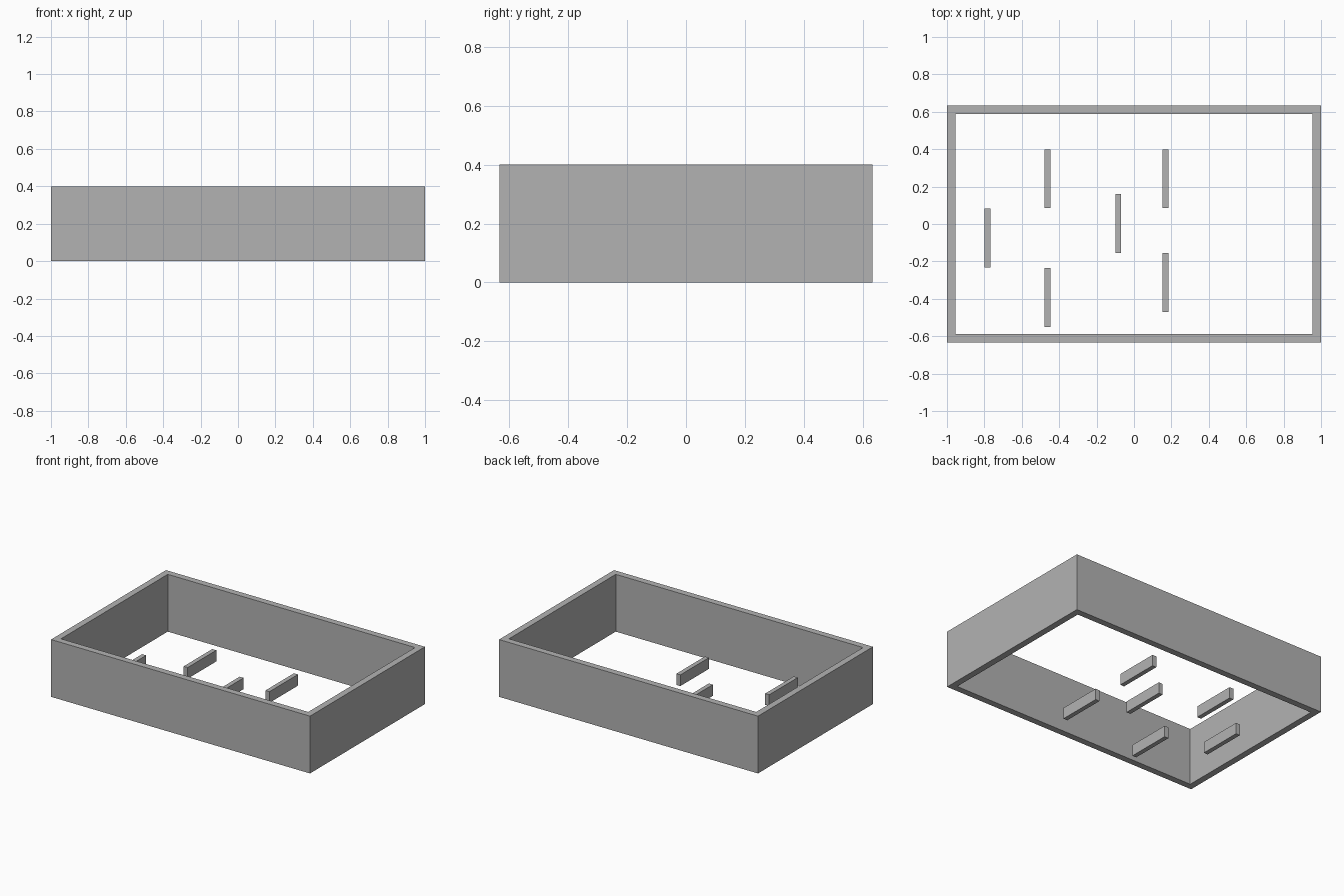
import bpy
import bmesh

cube = bpy.data.objects.get("Cube")
if cube:
    bpy.data.objects.remove(cube, do_unlink=True)

# Single flat grey
grey = bpy.data.materials.new("plain_grey")
grey.use_nodes = True
colour = (0.45, 0.45, 0.45, 1)
grey.diffuse_color = colour
grey.node_tree.nodes["Principled BSDF"].inputs["Base Color"].default_value = colour

HALF_X, HALF_Y, HEIGHT, WALL = 1.0, 0.634, 0.4, 0.045
BAR_THICK, BAR_LENGTH, BAR_HEIGHT = 0.031, 0.315, 0.078


def finish(name, bm):
    bmesh.ops.recalc_face_normals(bm, faces=bm.faces)
    mesh = bpy.data.meshes.new(name)
    bm.to_mesh(mesh)
    bm.free()
    mesh.materials.append(grey)
    obj = bpy.data.objects.new(name, mesh)
    bpy.context.collection.objects.link(obj)
    return obj


# Open rectangular wall frame: outer and inner loops bridged, then raised
def wall_frame():
    bm = bmesh.new()
    loops = []
    for inset in (0, WALL):
        x, y = HALF_X - inset, HALF_Y - inset
        loops.append([bm.verts.new((sx * x, sy * y, 0))
                      for sx, sy in ((-1, -1), (1, -1), (1, 1), (-1, 1))])
    outer, inner = loops
    for i in range(4):
        j = (i + 1) % 4
        bm.faces.new((outer[i], outer[j], inner[j], inner[i]))
    raised = bmesh.ops.extrude_face_region(bm, geom=bm.faces[:], use_keep_orig=True)
    top = [g for g in raised["geom"] if isinstance(g, bmesh.types.BMVert)]
    bmesh.ops.translate(bm, verts=top, vec=(0, 0, HEIGHT))
    return finish("wall_frame", bm)


# Low upright bar standing on the ground, long in y
def bar(name, x, y):
    bm = bmesh.new()
    bmesh.ops.create_cube(bm, size=1)
    bmesh.ops.scale(bm, verts=bm.verts, vec=(BAR_THICK, BAR_LENGTH, BAR_HEIGHT))
    bmesh.ops.translate(bm, verts=bm.verts, vec=(0, 0, BAR_HEIGHT / 2))
    obj = finish(name, bm)
    obj.location = (x, y, 0)


wall_frame()
bar("end_bar", -0.783, -0.075)
bar("middle_bar", -0.084, 0.003)
bar("back_bar_right", -0.463, 0.242)
bar("front_bar_right", -0.463, -0.392)
bar("back_bar_left", 0.168, 0.242)
bar("front_bar_left", 0.168, -0.313)
